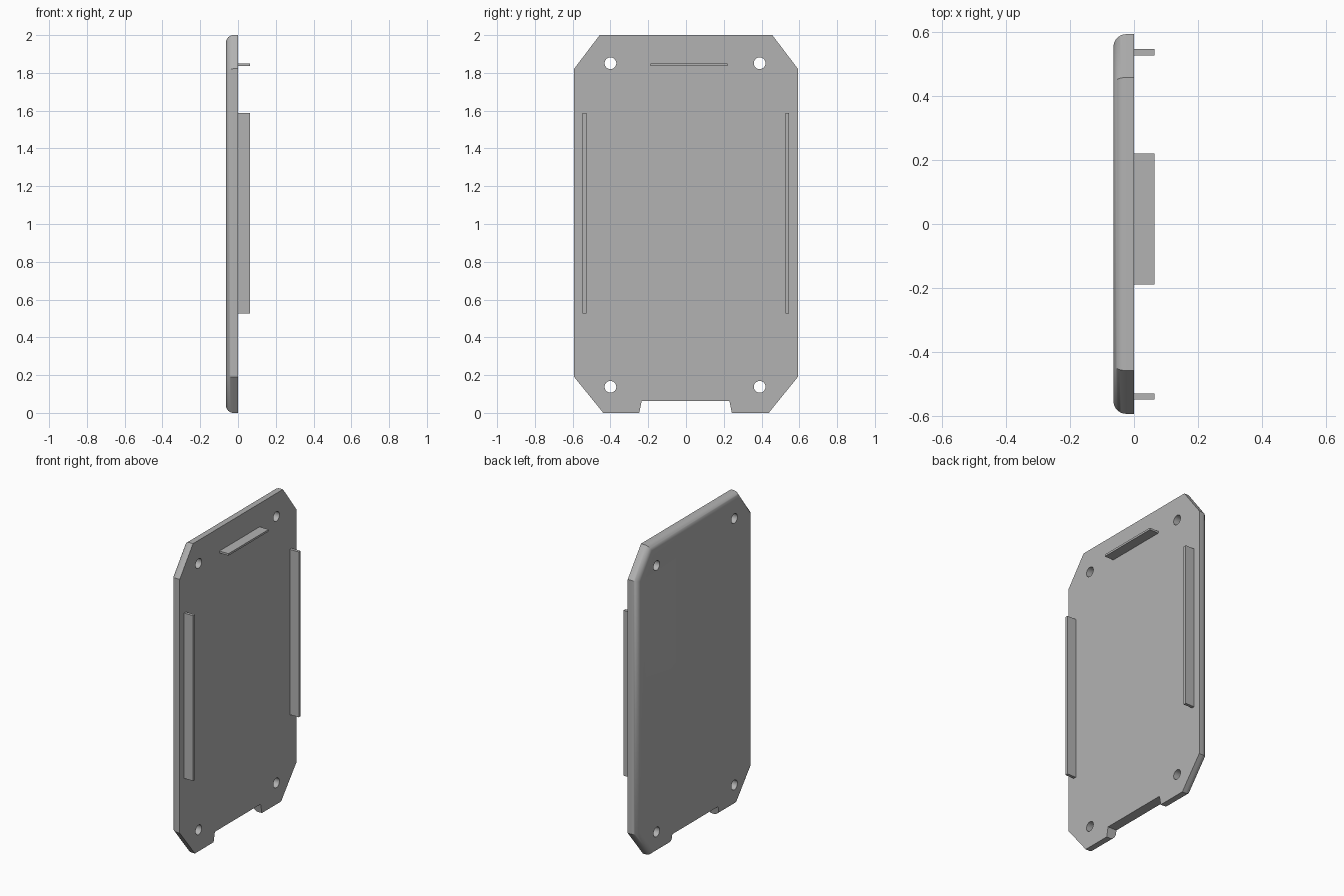
import bpy, bmesh, math
from mathutils import Matrix, Vector

cube = bpy.data.objects.get("Cube")
if cube:
    bpy.data.objects.remove(cube, do_unlink=True)

DEPTH = 0.064   # plate thickness, and height of the ribs
ROUND = 0.04    # radius of the outer rim

grey = bpy.data.materials.new("plain_grey")
grey.use_nodes = True
colour = (0.45, 0.45, 0.45, 1)
grey.diffuse_color = colour
grey.node_tree.nodes["Principled BSDF"].inputs["Base Color"].default_value = colour


def make_object(name, bm):
    bmesh.ops.recalc_face_normals(bm, faces=bm.faces)
    mesh = bpy.data.meshes.new(name)
    bm.to_mesh(mesh)
    bm.free()
    mesh.materials.append(grey)
    obj = bpy.data.objects.new(name, mesh)
    bpy.context.collection.objects.link(obj)
    return obj


def prism(outline, x0, x1):
    """Extrude a (y, z) outline along x."""
    bm = bmesh.new()
    face = bm.faces.new([bm.verts.new((x0, y, z)) for y, z in outline])
    top = bmesh.ops.extrude_face_region(bm, geom=[face])
    verts = [v for v in top["geom"] if isinstance(v, bmesh.types.BMVert)]
    bmesh.ops.translate(bm, verts=verts, vec=(x1 - x0, 0, 0))
    return bm


def box(name, y0, y1, z0, z1):
    outline = [(y0, z0), (y1, z0), (y1, z1), (y0, z1)]
    return make_object(name, prism(outline, -0.002, DEPTH))


# Plate with clipped corners and a rounded outer rim
half = [(0.438, 0), (0.592, 0.19), (0.592, 1.822), (0.457, 2)]
outline = half + [(-y, z) for y, z in reversed(half)]
bm = prism(outline, -DEPTH, 0)
rim = [e for e in bm.edges if all(v.co.x < -DEPTH / 2 for v in e.verts)]
bmesh.ops.bevel(bm, geom=rim, offset=ROUND, segments=8, profile=0.5, affect='EDGES')
plate = make_object("back_plate", bm)

# Cutters: bottom notch and four screw holes
cutters = [make_object("notch_cutter", prism(
    [(-0.26, -0.06), (0.255, -0.06), (0.23, 0.062), (-0.235, 0.062)], -0.2, 0.2))]
for y in (-0.4, 0.39):
    for z in (0.138, 1.851):
        bm = bmesh.new()
        bmesh.ops.create_cone(
            bm, cap_ends=True, segments=32, radius1=0.031, radius2=0.031, depth=0.4,
            matrix=Matrix.Translation(Vector((0, y, z))) @ Matrix.Rotation(math.pi / 2, 4, 'Y'))
        cutters.append(make_object("hole_cutter", bm))

bpy.context.view_layer.objects.active = plate
for cutter in cutters:
    cutter.hide_render = True
    mod = plate.modifiers.new("cut", 'BOOLEAN')
    mod.operation = 'DIFFERENCE'
    mod.solver = 'EXACT'
    mod.object = cutter
    bpy.ops.object.modifier_apply(modifier=mod.name)
for cutter in cutters:
    bpy.data.objects.remove(cutter, do_unlink=True)

# Smooth rim and holes, sharp corners
bpy.ops.object.select_all(action='DESELECT')
plate.select_set(True)
bpy.ops.object.shade_smooth_by_angle(angle=math.radians(30))

# Ribs on the inner face
box("left_rib", 0.526, 0.545, 0.525, 1.588)
box("right_rib", -0.547, -0.528, 0.525, 1.588)
box("top_rib", -0.188, 0.22, 1.837, 1.85)
